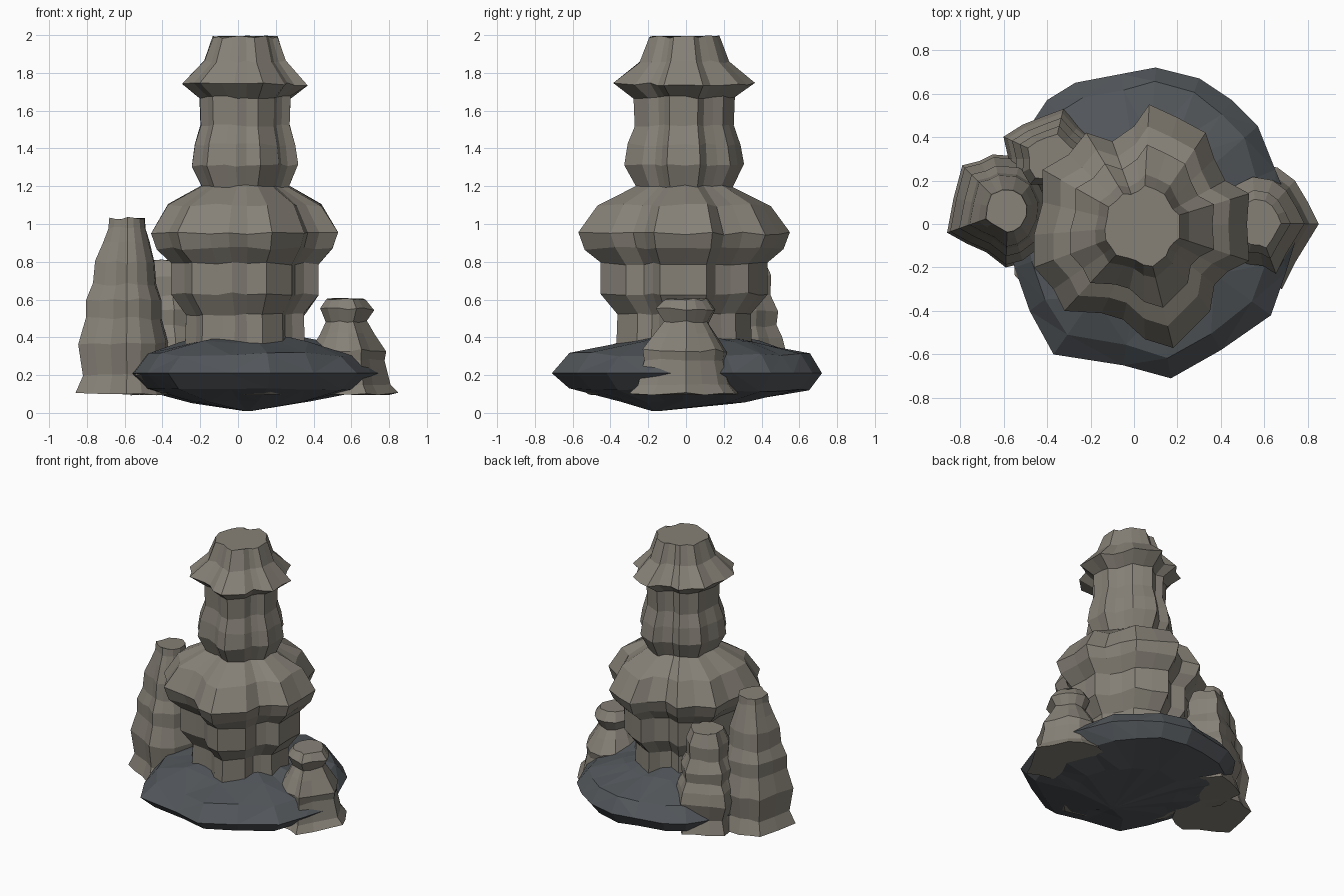
import bpy, bmesh, math, random

random.seed(4)


def material(name, rgb):
    m = bpy.data.materials.new(name)
    m.diffuse_color = (*rgb, 1)
    return m


STONE = material("weathered_stone", (0.24, 0.22, 0.185))
SLATE = material("dark_slate", (0.085, 0.095, 0.105))


def loft(name, rings, mat):
    """Skin a stack of equal-length rings and cap both ends."""
    bm = bmesh.new()
    loops = [[bm.verts.new(p) for p in ring] for ring in rings]
    n = len(loops[0])
    for a, b in zip(loops, loops[1:]):
        for i in range(n):
            j = (i + 1) % n
            bm.faces.new((a[i], a[j], b[j], b[i]))
    bm.faces.new(loops[0])
    bm.faces.new(loops[-1])
    bmesh.ops.recalc_face_normals(bm, faces=bm.faces)
    me = bpy.data.meshes.new(name)
    bm.to_mesh(me)
    bm.free()
    me.materials.append(mat)
    ob = bpy.data.objects.new(name, me)
    bpy.context.collection.objects.link(ob)
    return ob


def pillar(name, outline, centre, rows, wobble=0.008):
    """Eroded column: the star-shaped outline scaled up and down by height."""
    cx, cy = centre
    mean = sum(math.hypot(x - cx, y - cy) for x, y in outline) / len(outline)
    rings = []
    for z, s in rows:
        ring = []
        for x, y in outline:
            dx, dy = x - cx, y - cy
            # narrow rings are rounder than wide ones
            r = math.hypot(dx, dy)
            k = s * (1 + max(0, 0.6 - s) * (mean / r - 1) * 1.5)
            ring.append((cx + dx * k, cy + dy * k,
                         z + random.uniform(-wobble, wobble)))
        rings.append(ring)
    return loft(name, rings, STONE)


# Main stepped column
main = [(0.07, 0.55), (0.20, 0.49), (0.33, 0.42), (0.37, 0.30), (0.42, 0.20),
        (0.53, 0.14), (0.52, 0.0), (0.53, -0.17), (0.43, -0.22), (0.37, -0.28),
        (0.35, -0.40), (0.18, -0.57), (0.05, -0.53), (-0.05, -0.44),
        (-0.15, -0.41), (-0.32, -0.40), (-0.37, -0.30), (-0.46, -0.20),
        (-0.46, -0.05), (-0.42, 0.10), (-0.42, 0.25), (-0.30, 0.32),
        (-0.22, 0.42), (-0.10, 0.38), (0.0, 0.45)]
pillar("main_column", main, (0.04, -0.01), [
    (0.10, 0.90), (0.20, 1.18), (0.36, 0.64), (0.52, 0.63), (0.63, 0.79),
    (0.79, 0.79), (0.87, 0.94), (0.95, 1.0), (1.10, 0.82), (1.20, 0.47),
    (1.31, 0.57), (1.42, 0.54), (1.52, 0.48), (1.67, 0.49), (1.74, 0.67),
    (1.86, 0.44), (1.99, 0.35)])

# Tall left column
left = [(-0.86, -0.04), (-0.83, 0.12), (-0.79, 0.27), (-0.71, 0.29),
        (-0.65, 0.32), (-0.52, 0.31), (-0.42, 0.25), (-0.36, 0.12),
        (-0.37, 0.0), (-0.43, -0.12), (-0.51, -0.18), (-0.59, -0.20),
        (-0.68, -0.13), (-0.77, -0.09)]
pillar("left_column", left, (-0.58, 0.06), [
    (0.10, 1.0), (0.20, 0.86), (0.37, 0.95), (0.50, 0.80), (0.60, 0.80),
    (0.68, 0.67), (0.80, 0.63), (0.90, 0.50), (0.98, 0.40), (1.03, 0.38)])

# Rear column tucked under the wide ledge
rear = [(-0.38 + 0.22 * (1 + 0.12 * math.sin(5 * a + 1)) * math.cos(a),
         0.30 + 0.21 * (1 + 0.12 * math.sin(5 * a + 1)) * math.sin(a))
        for a in [i * math.tau / 14 for i in range(14)]]
pillar("rear_column", rear, (-0.38, 0.30), [
    (0.10, 0.95), (0.20, 0.82), (0.32, 1.0), (0.40, 0.92), (0.46, 0.78),
    (0.54, 0.82), (0.62, 0.64), (0.72, 0.66), (0.81, 0.50)])

# Short right column
right = [(0.85, 0.0), (0.80, 0.10), (0.74, 0.20), (0.66, 0.26), (0.54, 0.28),
         (0.42, 0.22), (0.34, 0.08), (0.33, -0.06), (0.40, -0.18),
         (0.50, -0.24), (0.60, -0.25), (0.68, -0.30), (0.74, -0.18)]
pillar("right_column", right, (0.565, 0.005), [
    (0.10, 1.0), (0.15, 0.85), (0.28, 0.74), (0.33, 0.77), (0.42, 0.56),
    (0.48, 0.42), (0.55, 0.55), (0.60, 0.40)])

# Flat faceted boulder at the foot
edge = [(0.10, 0.72), (0.30, 0.67), (0.45, 0.57), (0.57, 0.45), (0.65, 0.25),
        (0.76, -0.02), (0.70, -0.22), (0.63, -0.42), (0.40, -0.58),
        (0.17, -0.71), (-0.05, -0.65), (-0.37, -0.60), (-0.48, -0.40),
        (-0.55, -0.20), (-0.60, 0.02), (-0.58, 0.22), (-0.48, 0.45),
        (-0.40, 0.57), (-0.27, 0.65), (-0.06, 0.69)]
rings = []
for z, s in [(0.01, 0.03), (0.06, 0.48), (0.12, 0.86), (0.21, 1.0),
             (0.31, 0.86), (0.375, 0.55), (0.42, 0.2)]:
    ring = []
    for x, y in edge:
        # the back edge is blunter than the front
        k = s + (1 - s) * 0.7 * max(0, y - 0.25) if s > 0.8 else s
        j = random.uniform(-0.012, 0.012) if 0.1 < s < 1 else 0
        low = -0.17 * max(0, 0.5 - s) * 2 if z < 0.1 else 0
        ring.append((0.05 + (x - 0.05) * (k + j), y * (k + j) + low,
                     z + j * 0.9))
    rings.append(ring)
boulder = loft("base_boulder", rings, SLATE)
bm = bmesh.new()
bm.from_mesh(boulder.data)
bmesh.ops.triangulate(bm, faces=bm.faces)
bm.to_mesh(boulder.data)
bm.free()
